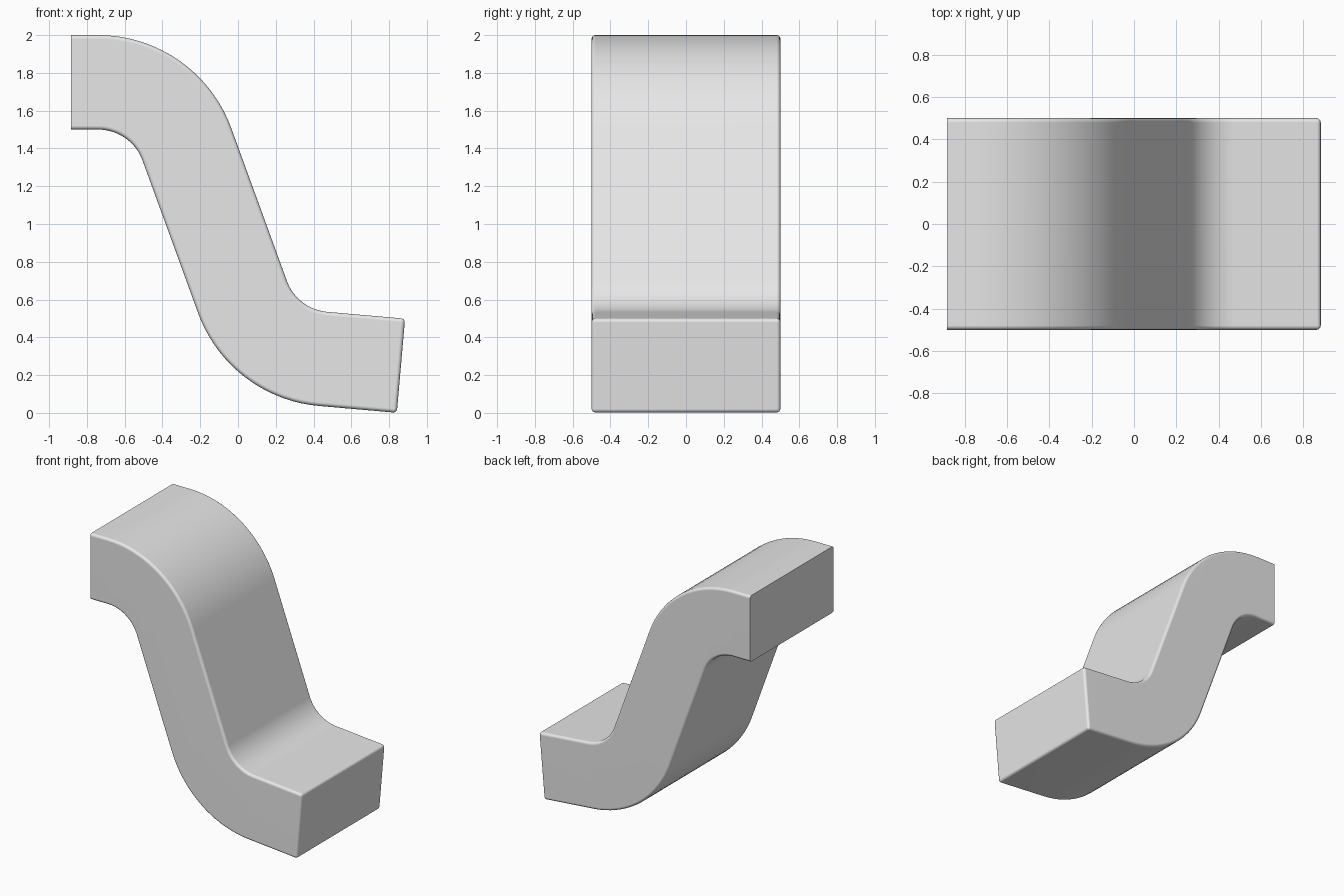
import bpy, bmesh
from math import radians
from mathutils import Vector, Matrix

cube = bpy.data.objects.get("Cube")
if cube:
    bpy.data.objects.remove(cube)

THICK, WIDTH, RADIUS, BEVEL = 0.5, 1.0, 0.5, 0.02

grey = bpy.data.materials.new("light grey")
grey.use_nodes = True
grey.diffuse_color = (0.8, 0.8, 0.8, 1)
grey.node_tree.nodes["Principled BSDF"].inputs["Base Color"].default_value = (0.8, 0.8, 0.8, 1)


def turn(v, degrees):
    return Matrix.Rotation(radians(degrees), 2) @ v


# Centre line in the x-z plane, stored as (point, heading)
pos, heading = Vector((-0.885, 1.75)), Vector((1, 0))
path = [(pos.copy(), heading.copy())]


def straight(length):
    global pos
    pos = pos + heading * length
    path.append((pos.copy(), heading.copy()))


def arc(degrees, steps=18):
    global pos, heading
    side = 1 if degrees > 0 else -1
    centre = pos + turn(heading, 90 * side) * RADIUS
    for _ in range(steps):
        pos = centre + turn(pos - centre, degrees / steps)
        heading = turn(heading, degrees / steps)
        path.append((pos.copy(), heading.copy()))


straight(0.145)
arc(-70)
straight(0.86)
arc(65)
straight(0.414)

# Sweep a rectangular section along the centre line
bm = bmesh.new()
rings = []
for point, direction in path:
    normal = turn(direction, 90) * THICK / 2
    ring = []
    for up, y in ((1, -1), (1, 1), (-1, 1), (-1, -1)):
        p = point + normal * up
        ring.append(bm.verts.new((p.x, y * WIDTH / 2, p.y)))
    rings.append(ring)
for a, b in zip(rings, rings[1:]):
    for i in range(4):
        j = (i + 1) % 4
        bm.faces.new((a[i], a[j], b[j], b[i]))
bm.faces.new(rings[0])
bm.faces.new(rings[-1])
bmesh.ops.recalc_face_normals(bm, faces=bm.faces)

# Round the long edges and the lower end, leaving the upper end face sharp
rounded = [bm.edges.get((a[i], b[i])) for a, b in zip(rings, rings[1:]) for i in range(4)]
rounded += [bm.edges.get((rings[-1][i], rings[-1][i - 1])) for i in range(4)]
bmesh.ops.bevel(bm, geom=rounded, offset=BEVEL, offset_type='OFFSET', segments=4,
                profile=0.5, affect='EDGES', clamp_overlap=False)

mesh = bpy.data.meshes.new("curved_bracket")
bm.to_mesh(mesh)
bm.free()
mesh.materials.append(grey)
bracket = bpy.data.objects.new("curved_bracket", mesh)
bpy.context.collection.objects.link(bracket)

# Smooth curves with flat sides
bpy.ops.object.select_all(action='DESELECT')
bracket.select_set(True)
bpy.context.view_layer.objects.active = bracket
bpy.ops.object.shade_smooth_by_angle(angle=radians(35))
weighted = bracket.modifiers.new("flat_sides", 'WEIGHTED_NORMAL')
weighted.keep_sharp = True
